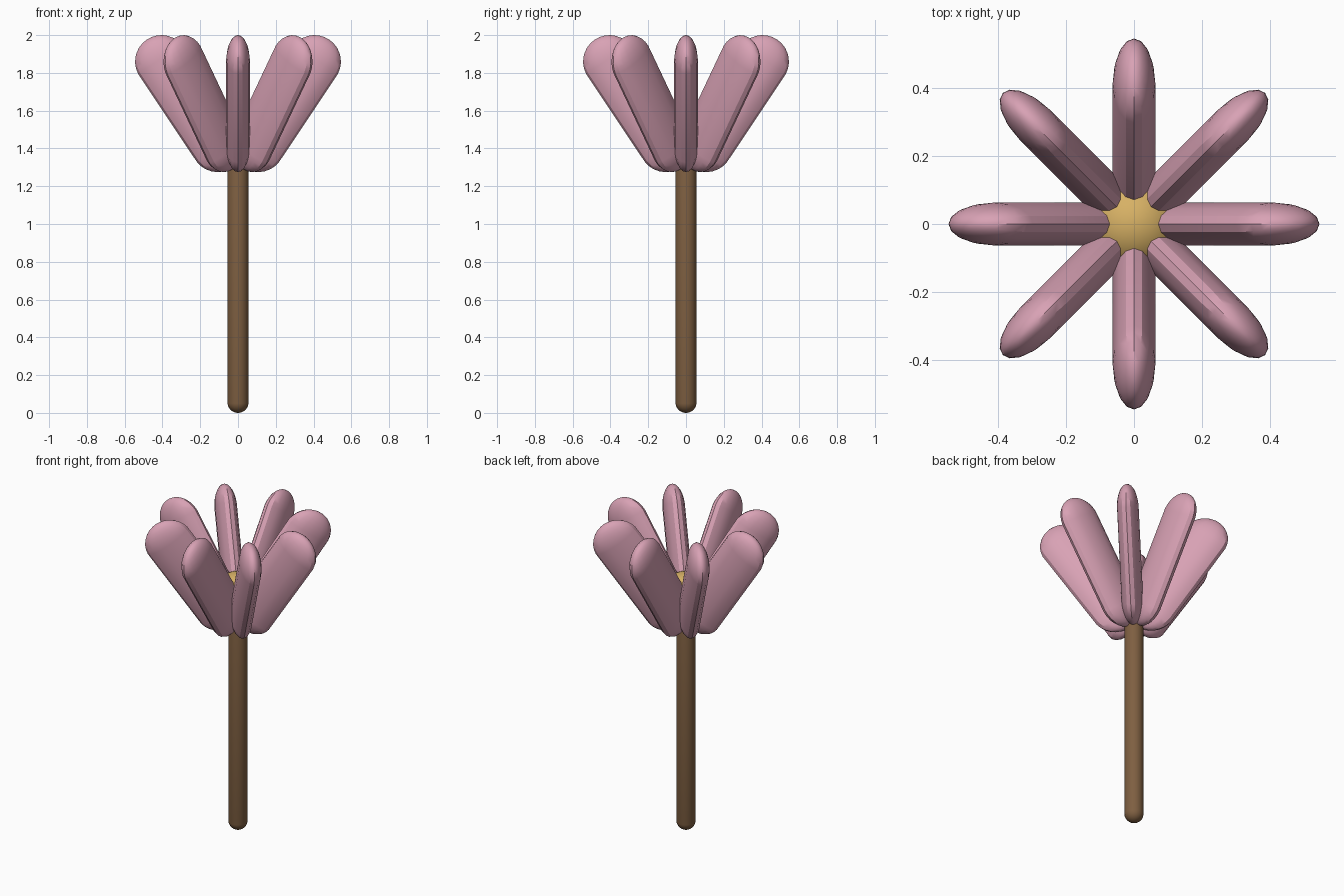
import bpy, bmesh, math
from mathutils import Matrix, Vector

cube = bpy.data.objects.get("Cube")
if cube:
    bpy.data.objects.remove(cube, do_unlink=True)


def material(name, color):
    mat = bpy.data.materials.new(name)
    mat.use_nodes = True
    mat.diffuse_color = (*color, 1)
    mat.node_tree.nodes["Principled BSDF"].inputs["Base Color"].default_value = (*color, 1)
    return mat


pink = material("petal_pink", (0.69, 0.36, 0.46))
brown = material("stem_brown", (0.21, 0.115, 0.053))
yellow = material("center_yellow", (0.68, 0.44, 0.13))


def capsule(name, mat, radius, length=0, thickness=None, rings=15, matrix=Matrix()):
    """Capsule along z, its lower cap centre at the origin, flattened in y."""
    bm = bmesh.new()
    bmesh.ops.create_uvsphere(bm, u_segments=16, v_segments=rings, radius=radius)
    for v in bm.verts:
        v.co.y *= (thickness or radius) / radius
        if v.co.z > 0:
            v.co.z += length
    bm.transform(matrix)
    mesh = bpy.data.meshes.new(name)
    bm.to_mesh(mesh)
    bm.free()
    mesh.materials.append(mat)
    obj = bpy.data.objects.new(name, mesh)
    bpy.context.collection.objects.link(obj)
    bpy.ops.object.select_all(action='DESELECT')
    obj.select_set(True)
    bpy.context.view_layer.objects.active = obj
    bpy.ops.object.shade_smooth_by_angle(angle=math.radians(30))
    return obj


# Stem with rounded ends
stem_r = 0.056
capsule("stem", brown, stem_r, 1.36, matrix=Matrix.Translation((0, 0, stem_r)))

# Round flower centre nestled between the petals
capsule("flower_center", yellow, 0.15, rings=16, matrix=Matrix.Translation((0, 0, 1.48)))

# Eight flattened petals leaning outward
root, tip = Vector((0.108, 0, 1.415)), Vector((0.405, 0, 1.86))
axis = tip - root
lean = Matrix.Rotation(math.atan2(axis.x, axis.z), 4, 'Y')
for i in range(8):
    turn = Matrix.Rotation(i * math.pi / 4, 4, 'Z')
    capsule(f"petal_{i + 1}", pink, 0.14, axis.length, 0.063,
            matrix=turn @ Matrix.Translation(root) @ lean)
